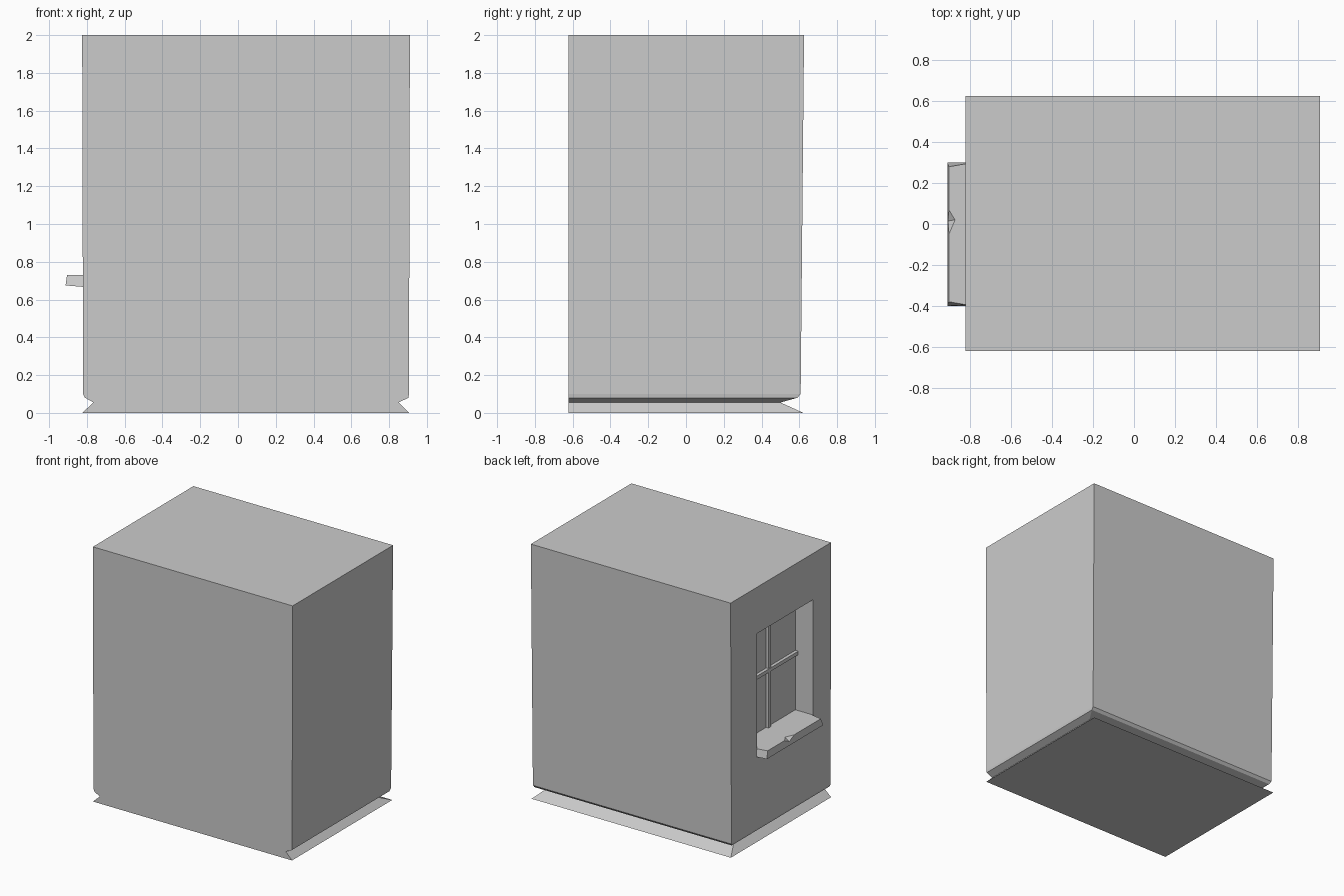
import bpy

if "Cube" in bpy.data.objects:
    bpy.data.objects.remove(bpy.data.objects["Cube"])


def mesh_object(name, verts, faces):
    mesh = bpy.data.meshes.new(name)
    mesh.from_pydata(verts, [], faces)
    obj = bpy.data.objects.new(name, mesh)
    bpy.context.collection.objects.link(obj)
    # consistent outward normals
    bpy.context.view_layer.objects.active = obj
    obj.select_set(True)
    bpy.ops.object.mode_set(mode='EDIT')
    bpy.ops.mesh.select_all(action='SELECT')
    bpy.ops.mesh.normals_make_consistent(inside=False)
    bpy.ops.object.mode_set(mode='OBJECT')
    obj.select_set(False)
    return obj


def box(name, lo, hi):
    verts = [(x, y, z) for z in (lo[2], hi[2])
             for x, y in ((lo[0], lo[1]), (hi[0], lo[1]), (hi[0], hi[1]), (lo[0], hi[1]))]
    faces = [(3, 2, 1, 0), (4, 5, 6, 7)]
    faces += [(i, (i + 1) % 4, 4 + (i + 1) % 4, 4 + i) for i in range(4)]
    return mesh_object(name, verts, faces)


# Building block: stacked rectangles (z, left, right, back), flat front,
# with a groove above the base on the other three sides
FRONT = -0.622
rings = [(0, -.825, .905, .622), (.055, -.765, .85, .50), (.08, -.81, .902, .59),
         (.1, -.82, .905, .607), (2, -.825, .91, .625)]
verts, faces = [], []
for z, xl, xr, yb in rings:
    verts += [(xl, FRONT, z), (xr, FRONT, z), (xr, yb, z), (xl, yb, z)]
for r in range(len(rings) - 1):
    for i in range(4):
        j = (i + 1) % 4
        faces.append((r * 4 + i, r * 4 + j, r * 4 + 4 + j, r * 4 + 4 + i))
top = 4 * (len(rings) - 1)
faces += [(3, 2, 1, 0), (top, top + 1, top + 2, top + 3)]
body = mesh_object("building_block", verts, faces)

# Window recess cut in the left wall
Y0, Y1, Z0, Z1, PANE = -0.40, 0.295, 0.73, 1.635, -0.67
cutter = box("window_cutter", (-1.0, Y0, Z0), (PANE, Y1, Z1))
cutter.hide_render = True
mod = body.modifiers.new("window_recess", 'BOOLEAN')
mod.operation = 'DIFFERENCE'
mod.solver = 'EXACT'
mod.object = cutter
bpy.context.view_layer.objects.active = body
bpy.ops.object.modifier_apply(modifier=mod.name)
bpy.data.objects.remove(cutter)

# Window bars crossing in front of the pane
mid_y, mid_z = (Y0 + Y1) / 2, (Z0 + Z1) / 2
box("window_bar_vertical", (PANE - .02, mid_y - .014, Z0), (PANE + .01, mid_y + .014, Z1))
box("window_bar_horizontal", (PANE - .025, Y0, mid_z - .014), (PANE + .01, Y1, mid_z + .014))

# Window sill: bevelled outward, with a chip in its top edge
sill_verts = [
    (-.82, .295, .73), (-.82, -.395, .73),                        # top at the wall
    (-.905, -.38, .73), (-.905, -.05, .73), (-.875, .02, .73),    # top outer edge
    (-.905, .07, .73), (-.905, .28, .73),
    (-.82, .30, .667), (-.82, -.40, .667),                        # underside
    (-.913, -.40, .675), (-.913, .30, .675),
    (-.909, .015, .703)]                                          # chip low point
sill_faces = [(0, 6, 5, 4, 3, 2, 1), (7, 8, 9, 10), (0, 1, 8, 7),
              (1, 2, 9, 8), (6, 0, 7, 10), (2, 3, 11, 9),
              (11, 5, 6, 10), (9, 11, 10), (3, 4, 11), (4, 5, 11)]
mesh_object("window_sill", sill_verts, sill_faces)
